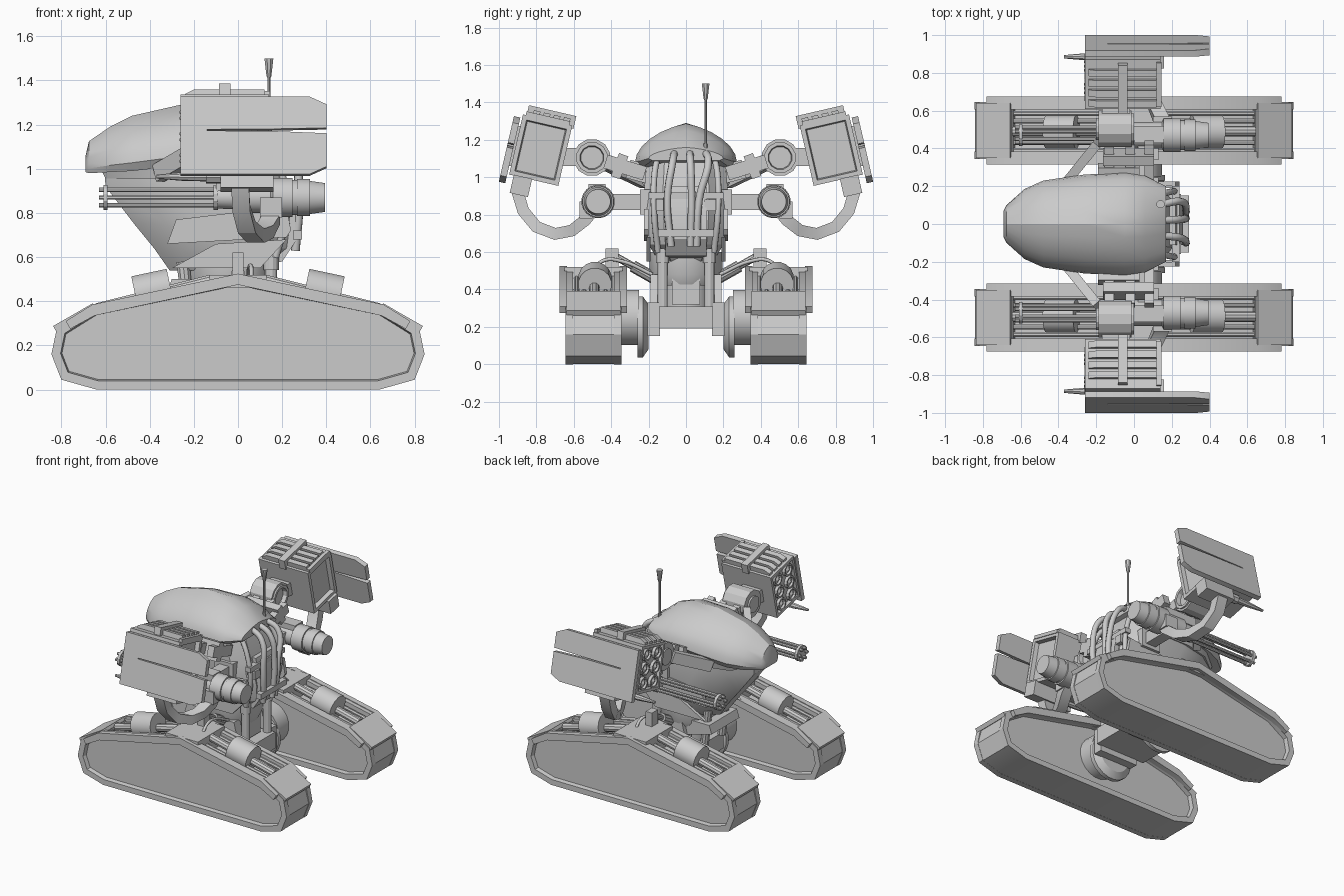
import bpy, bmesh, math
from mathutils import Matrix, Vector as V

if "Cube" in bpy.data.objects:
    bpy.data.objects.remove(bpy.data.objects["Cube"])


def finish(name, bm, mirror="", M=None):
    """Clean up, mark sharp edges, create the object and mirror it over the given axes."""
    if M:
        bm.transform(M)
    bmesh.ops.recalc_face_normals(bm, faces=bm.faces)
    bm.normal_update()
    for f in bm.faces:
        f.smooth = True
    for e in bm.edges:
        e.smooth = e.calc_face_angle(0) < 0.5
    me = bpy.data.meshes.new(name)
    bm.to_mesh(me)
    bm.free()
    ob = bpy.data.objects.new(name, me)
    bpy.context.collection.objects.link(ob)
    if mirror:
        m = ob.modifiers.new("mirror", 'MIRROR')
        m.use_axis = ["x" in mirror, "y" in mirror, False]
        m.use_mirror_merge = False
    return ob


def loft_bm(sections):
    bm = bmesh.new()
    rows = [[bm.verts.new(p) for p in s] for s in sections]
    n = len(rows[0])
    for a, b in zip(rows, rows[1:]):
        for i in range(n):
            bm.faces.new((a[i], a[(i + 1) % n], b[(i + 1) % n], b[i]))
    bm.faces.new(rows[0])
    bm.faces.new(rows[-1])
    return bm


def loft(name, sections, mirror="", M=None):
    return finish(name, loft_bm(sections), mirror, M)


def plate(name, prof, y0, y1, mirror="", M=None, inset=None):
    """x-z profile extruded along y; inset = (rim, depth) recesses the y1 face."""
    bm = loft_bm([[(x, y, z) for x, z in prof] for y in (y0, y1)])
    if inset:
        bmesh.ops.recalc_face_normals(bm, faces=bm.faces)
        bm.normal_update()
        f = [f for f in bm.faces if all(abs(v.co.y - y1) < 1e-4 for v in f.verts)]
        bmesh.ops.inset_individual(bm, faces=f, thickness=inset[0], use_even_offset=True)
        bm.normal_update()
        bmesh.ops.inset_individual(bm, faces=f, thickness=.006, depth=-inset[1], use_even_offset=True)
    return finish(name, bm, mirror, M)


def box(name, lo, hi, mirror="", M=None):
    return plate(name, [(lo[0], lo[2]), (hi[0], lo[2]), (hi[0], hi[2]), (lo[0], hi[2])],
                 lo[1], hi[1], mirror, M)


def rod(name, a, b, prof, mirror="", M=None, n=16):
    """Turned shape from a to b; prof is (fraction, radius) pairs or one radius."""
    a, b = V(a), V(b)
    if not isinstance(prof, list):
        prof = [(0, prof), (1, prof)]
    q = V((0, 0, 1)).rotation_difference(b - a)
    ring = [V((math.cos(t), math.sin(t), 0)) for t in
            [2 * math.pi * (i + .5) / n for i in range(n)]]
    return loft(name, [[a.lerp(b, t) + q @ (p * r) for p in ring] for t, r in prof], mirror, M)


def beam(name, a, b, w, h, mirror=""):
    """Rectangular bar from a to b."""
    a, b = V(a), V(b)
    q = (b - a).to_track_quat('X', 'Z')
    c = [q @ V((0, i * w / 2, j * h / 2)) for i, j in ((-1, -1), (1, -1), (1, 1), (-1, 1))]
    return loft(name, [[p + k for k in c] for p in (a, b)], mirror)


def cable(name, pts, r, mirror=""):
    cu = bpy.data.curves.new(name, 'CURVE')
    cu.dimensions = '3D'
    cu.bevel_depth, cu.bevel_resolution, cu.resolution_u, cu.use_fill_caps = r, 2, 6, True
    s = cu.splines.new('BEZIER')
    s.bezier_points.add(len(pts) - 1)
    for bp, p in zip(s.bezier_points, pts):
        bp.co = p
        bp.handle_left_type = bp.handle_right_type = 'AUTO'
    ob = bpy.data.objects.new(name, cu)
    bpy.context.collection.objects.link(ob)
    if mirror:
        ob.modifiers.new("mirror", 'MIRROR').use_axis = [False, True, False]


def sym(half):
    return half + [(-x, z) for x, z in reversed(half) if x > 0]


# ---- tracks ----
outline = sym([(0, .52), (.66, .38), (.82, .28), (.845, .16), (.8, .045), (.64, 0)])
core = sym([(0, .51), (.13, .485), (.13, .40), (.63, .30), (.64, .375), (.81, .28),
            (.842, .16), (.798, .045), (.64, .001)])
plate("track_core", core, .38, .61, "y")
plate("track_outer_side", outline, .605, .645, "y", inset=(.04, .03))
plate("track_inner_side", outline, .385, .345, "y", inset=(.04, .03))
fender = [(0, .525), (.66, .385), (.78, .31), (.76, .275), (.65, .335), (0, .475),
          (-.65, .335), (-.76, .275), (-.78, .31), (-.66, .385)]
plate("track_outer_fender", fender, .635, .675, "y")
plate("track_inner_fender", fender, .315, .355, "y")
sl = lambda x, d=0: .52 - .212 * x + d
beam("track_end_cap", (.65, .495, .378), (.83, .495, .275), .29, .03, "xy")
for y in (.39, .43, .545, .585):
    rod("track_pipe", (.12, y, sl(.12, -.035)), (.64, y, sl(.64, -.035)), .014, "xy", n=8)
rod("track_piston", (.12, .49, sl(.12)), (.64, .49, sl(.64, -.02)), .028, "xy", n=10)
rod("track_canister", (.305, .487, sl(.305, .005)), (.465, .487, sl(.465, .005)),
    [(0, .075), (0, .09), (1, .09), (1, .075)], "xy")
box("track_top_plate", (-.13, .34, .46), (.13, .65, .52), "y")
box("strut_lug", (-.025, .36, .5), (.025, .43, .62), "y")
rod("strut", (0, .40, .59), (0, .17, .46), [(0, .02), (.5, .02), (.5, .032), (1, .032)], "y", n=10)
cable("track_hose", [(.06, .5, .5), (.06, .44, .555), (.05, .34, .55), (.05, .18, .48)], .01, "y")

# ---- axle and waist ----
rod("hub_disc", (0, .2, .2), (0, .26, .2), [(0, .12), (.5, .165), (1, .165)], "y", n=20)
rod("hub_drum", (0, .25, .25), (0, .38, .25), .15, "y", n=20)
box("axle_block", (-.2, -.145, .19), (.2, .145, .31))
box("axle_bracket", (-.14, .14, .15), (.17, .205, .33), "y")
rod("waist_post", (-.04, 0, .3), (-.04, 0, .6), [(0, .13), (.4, .13), (.4, .17), (.6, .2), (1, .2)], n=16)
box("waist_rear_panel", (.06, -.075, .32), (.13, .075, .6))
rod("rear_piston", (.15, .125, .31), (.15, .125, .62), [(0, .028), (.75, .028), (.75, .036), (1, .036)], "y", n=12)
plate("waist_front_wedge", [(-.32, .44), (-.1, .38), (-.1, .5), (-.3, .5)], -.16, .16)
rod("waist_front_piston", (-.22, .1, .32), (-.25, .1, .58), .03, "y", n=10)
plate("waist_side_block", [(-.14, .32), (.14, .32), (.1, .48), (-.1, .48)], .12, .19, "y")


# ---- hull ----
def hull_ring(z, x0, x1, w):
    L = x1 - x0
    h = [(x0, .32 * w), (x0 + .2 * L, .8 * w), (x0 + .45 * L, w), (x1 - .1, w), (x1, .55 * w)]
    return [(x, y, z) for x, y in h] + [(x, -y, z) for x, y in reversed(h)]


loft("lower_hull", [hull_ring(*r) for r in
     ((.54, -.31, .13, .14), (.64, -.38, .22, .2), (.75, -.47, .235, .215),
      (.92, -.6, .2, .225), (1.08, -.61, .14, .21))])
loft("hull_collar", [hull_ring(*r) for r in ((.955, -.6, .1, .23), (1.02, -.63, .1, .24))])
# sections of the dome: x, half width, rim height, top height
dome = [(-.69, .07, .985, 1.06), (-.675, .1, .98, 1.125), (-.58, .185, .985, 1.19), (-.48, .23, .99, 1.24),
        (-.26, .262, 1.015, 1.29), (-.05, .272, 1.045, 1.287), (.06, .255, 1.055, 1.25), (.17, .2, 1.09, 1.16)]
rows = []
for x, w, zr, zt in dome:
    k = zr + .15 * (zt - zr)
    arc = [(math.cos(t), math.sin(t)) for t in [math.pi * i / 12 for i in range(13)]]
    rows.append([(x, w * c, k + (zt - k) * (.75 * s + .25 * (1 - abs(c)))) for c, s in arc]
                + [(x, -w * .9, zr), (x, w * .9, zr)])
loft("head_dome", rows)
plate("hull_skirt", [(-.32, .66), (-.28, .77), (.22, .83), (.24, .72), (.22, .69)], .2, .225, "y")
plate("hull_fin", [(-.3, .55), (.1, .55), (.22, .68), (-.1, .66)], .19, .212, "y")
plate("rear_shelf", [(.1, .56), (.2, .58), (.26, .67), (.26, .8), (.22, .95), (.1, .95)], -.11, .11)
beam("rear_bar", (.27, -.15, .7), (.27, .15, .7), .04, .04)
beam("rear_upper_bar", (.22, -.2, .9), (.22, .2, .9), .04, .035)
box("rear_lug", (.17, .1, .82), (.25, .16, .88), "y")

# rear cables
for y0, y1 in ((-.06, -.1), (.02, .03), (.1, .07)):
    cable("rear_cable", [(.13, y0, 1.14), (.24, y0 * 1.2, 1.08), (.275, y1, .88), (.26, y1 * .8, .63)], .02)
cable("side_cable", [(.12, .15, 1.12), (.19, .17, 1.0), (.22, .17, .8), (.17, .15, .6)], .017, "y")

# antenna
rod("antenna", (.14, .105, 1.1), (.14, .105, 1.5),
    [(0, .012), (.2, .012), (.2, .008), (.78, .008), (.8, .012), (1, .022)], n=8)

# ---- upper arm and shoulder joint ----
beam("shoulder_root", (-.08, .18, 1.01), (-.08, .31, 1.045), .22, .1, "y")
for x in (-.13, -.02, .08):
    beam("upper_arm", (x, .22, 1.02), (x, .43, 1.085), .05, .075, "y")
beam("arm_clamp", (-.03, .33, 1.05), (-.03, .38, 1.068), .27, .13, "y")
beam("arm_brace", (-.36, .22, .98), (-.19, .43, 1.08), .05, .08, "y")
rod("shoulder_joint", (-.2, .503, 1.105), (.0, .503, 1.105),
    [(0, .06), (.06, .06), (.06, .1), (.94, .1), (.94, .085), (1, .085), (1, .065), (.85, .06)], "y", n=12)
box("pod_connector", (-.17, .58, 1.06), (-.02, .69, 1.155), "y")

# ---- missile pod, built upright then tilted inwards ----
T = Matrix.Translation((-.06, .777, 1.145)) @ Matrix.Rotation(math.radians(13), 4, 'X')
R = T @ Matrix.Rotation(math.radians(-90), 4, 'Z')
pod = [(-.135, -.165), (.135, -.165), (.135, .165), (-.135, .165)]
plate("pod_rear_half", pod, 0, .2, "y", R, (.025, .03))
plate("pod_front_half", pod, 0, -.2, "y", R, (.02, .02))
for i in (-.06, .06):
    for j in (-.1, 0, .1):
        rod("missile", (-.17, i, j), (-.205, i, j),
            [(0, .045), (.9, .045), (.9, .034), (.5, .03), (.6, .02), (1, .005)], "y", T, 12)
for i in (-.1, -.045, .01, .065):
    plate("pod_top_rail", [(-.18, .16), (.18, .16), (.18, .2), (-.14, .2), (-.18, .18)], i - .018, i + .018, "y", T)
box("pod_strap", (-.025, -.145, .15), (.025, .115, .22), "y", T)
box("pod_rear_lip", (.18, -.12, .16), (.205, .12, .185), "y", T)
box("pod_shield_mount", (-.15, .12, -.12), (.12, .15, .1), "y", T)
shield = [(-.2, -.215), (.385, -.215), (.46, -.18), (.46, -.025), (.22, -.015), (-.08, -.013), (-.08, -.007),
          (.22, -.005), (.46, .0), (.46, .11), (.385, .145), (-.2, .145)]
plate("pod_shield", shield, .145, .18, "y", T)
box("under_pod_block", (-.02, .01, -.26), (.22, .11, -.16), "y", T)
rod("under_pod_gun", (-.31, .065, -.2), (.1, .065, -.2),
    [(0, .009), (.3, .02), (.55, .022), (.55, .032), (1, .032)], "y", T, 8)

# ---- curved ammunition chute ----
path = [(.01, .90, .92), (.015, .87, .82), (.04, .80, .735), (.08, .70, .697), (.12, .61, .715), (.15, .54, .77), (.15, .49, .83)]
secs = []
for i, p in enumerate(path):
    d = V(path[min(i + 1, len(path) - 1)]) - V(path[max(i - 1, 0)])
    n = V((0, -d.z, d.y)).normalized() * .032
    secs.append([V(p) + n * s + V((x, 0, 0)) for x, s in ((-.04, -1), (.04, -1), (.04, 1), (-.04, 1))])
loft("ammo_chute", secs, "y")
box("chute_socket", (.1, .5, .78), (.2, .57, .87), "y")

# ---- rotary gun ----
G = lambda x: (x, .47, .87)
rod("gun_motor", G(-.1), G(.395),
    [(0, .05), (.2, .055), (.2, .07), (.5, .07), (.52, .09), (.7, .09), (.7, .08), (.74, .08),
     (.74, .086), (.86, .084), (.86, .076), (1, .066)], "y", n=20)
for i in range(6):
    t = i * math.pi / 3
    o = V((0, .04 * math.cos(t), .04 * math.sin(t)))
    rod("gun_barrel", V(G(-.63)) + o, V(G(-.08)) + o, .011, "y", n=8)
for x in (-.61, -.11):
    rod("gun_barrel_ring", G(x), G(x + .02), .058, "y", n=12)
box("gun_top_cover", (-.1, .43, .9), (.16, .52, .965), "y")
box("gun_arm", (.02, .19, .825), (.1, .42, .91), "y")
box("gun_arm_root", (-.02, .19, .8), (.13, .245, .935), "y")
